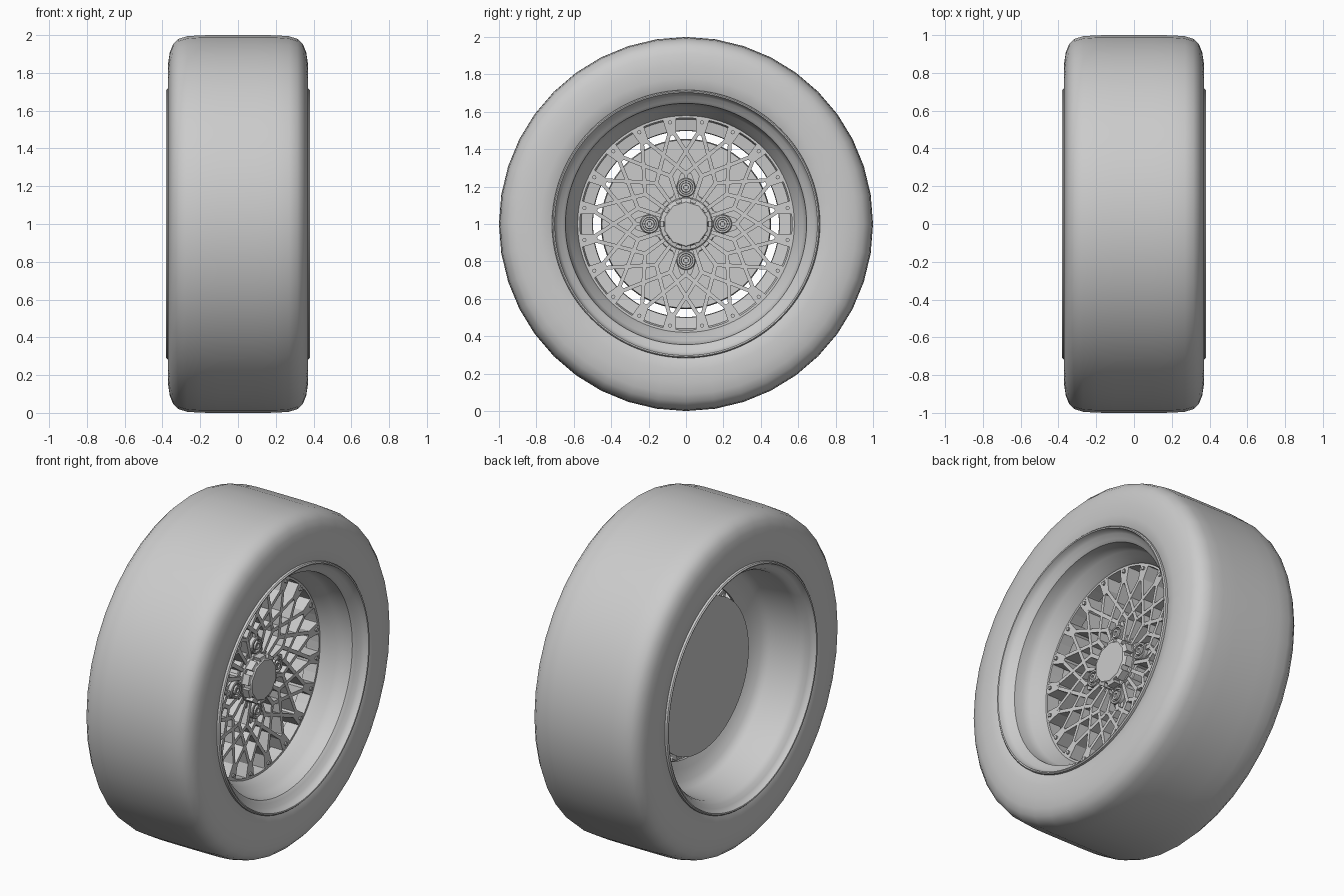
import bpy, bmesh
from math import sin, cos, pi, radians
from mathutils import Vector

if "Cube" in bpy.data.objects:
    bpy.data.objects.remove(bpy.data.objects["Cube"])

grey = bpy.data.materials.new("plain grey")
grey.use_nodes = True
grey.diffuse_color = (0.6, 0.6, 0.6, 1)
grey.node_tree.nodes["Principled BSDF"].inputs["Base Color"].default_value = (0.6, 0.6, 0.6, 1)

HUB = Vector((0, 0, 1))


def polar(r, deg, x=0.0):
    """Point at radius r, turned deg from straight up, at axial position x."""
    a = radians(deg)
    return Vector((x, r * sin(a), r * cos(a)))


def finish(name, bm, smooth=None):
    bmesh.ops.remove_doubles(bm, verts=bm.verts, dist=1e-5)
    bmesh.ops.recalc_face_normals(bm, faces=bm.faces)
    mesh = bpy.data.meshes.new(name)
    bm.to_mesh(mesh)
    bm.free()
    obj = bpy.data.objects.new(name, mesh)
    obj.location = HUB
    mesh.materials.append(grey)
    bpy.context.collection.objects.link(obj)
    if smooth:
        bpy.ops.object.select_all(action='DESELECT')
        obj.select_set(True)
        bpy.context.view_layer.objects.active = obj
        bpy.ops.object.shade_smooth_by_angle(angle=radians(smooth))


def lathe(bm, profile, steps, centre=(0, 0, 0)):
    """Spin an (x, radius) profile about an axis along x."""
    c = Vector(centre)
    verts = [bm.verts.new(c + Vector((x, 0, r))) for x, r in profile]
    edges = [bm.edges.new(pair) for pair in zip(verts, verts[1:])]
    bmesh.ops.spin(bm, geom=verts + edges, cent=c, axis=(1, 0, 0),
                   angle=2 * pi, steps=steps, use_merge=True)


def bar(bm, a, b, wa, wb, back):
    """Straight bar whose front runs from a to b, widths wa to wb, flat back."""
    d = b - a
    side = Vector((0, -d.z, d.y)).normalized()
    front = [a - side * wa / 2, a + side * wa / 2, b + side * wb / 2, b - side * wb / 2]
    top = [bm.verts.new(p) for p in front]
    base = [bm.verts.new((back, p.y, p.z)) for p in front]
    bm.faces.new(top)
    bm.faces.new(base)
    for i in range(4):
        j = (i + 1) % 4
        bm.faces.new((base[i], base[j], top[j], top[i]))


# Tyre: rounded shoulders, flat tread, mirrored side to side
half = [(0.34, 0.69), (0.36, 0.715), (0.369, 0.78), (0.37, 0.85), (0.361, 0.91),
        (0.345, 0.95), (0.315, 0.98), (0.27, 0.994), (0.2, 0.999), (0.1, 1.0)]
bm = bmesh.new()
lathe(bm, half + [(-x, r) for x, r in reversed(half)], 40)
finish("tyre", bm, 60)

# Rim: front lip, stepped dish, narrow throat, open rear barrel
lip = [(0.355, 0.717), (0.374, 0.716), (0.38, 0.71), (0.378, 0.703), (0.36, 0.698)]
bm = bmesh.new()
lathe(bm, lip + [(0.34, 0.685), (0.325, 0.66), (0.31, 0.645), (0.26, 0.64),
                 (0.22, 0.625), (0.19, 0.6), (0.15, 0.585), (0.14, 0.578),
                 (0.05, 0.575), (0.0, 0.56), (-0.01, 0.5), (-0.03, 0.497),
                 (-0.05, 0.54), (-0.08, 0.6), (-0.12, 0.632), (-0.3, 0.65),
                 (-0.33, 0.665), (-0.345, 0.685)]
      + [(-x, r) for x, r in reversed(lip)], 96)
finish("rim", bm, 35)

# Backing disc behind the spokes
bm = bmesh.new()
lathe(bm, [(-0.06, 0), (-0.06, 0.45), (-0.1, 0.455), (-0.1, 0)], 64)
finish("backing_disc", bm, 30)

# Lattice: outer stems fork into crossing spokes that meet on short radial ribs
STEMS = 20
PITCH = 360 / STEMS
bm = bmesh.new()
lathe(bm, [(0.06, 0.582), (0.142, 0.582), (0.142, 0.567), (0.06, 0.567)], 80)
for k in range(STEMS):
    a = PITCH * (k + 0.5)
    bar(bm, polar(0.48, a, 0.137), polar(0.58, a, 0.142), 0.045, 0.075, 0.02)
    bar(bm, polar(0.13, PITCH * k, 0.115), polar(0.285, PITCH * k, 0.122),
        0.02, 0.024, -0.06)
    for turn in (-1, 1):
        bar(bm, polar(0.5, a + turn, 0.138), polar(0.27, a + turn * PITCH * 1.5, 0.12),
            0.02, 0.022, -0.01)
finish("lattice_spokes", bm)

# Small fixings at the stem ends
bm = bmesh.new()
for k in range(STEMS):
    lathe(bm, [(0.135, 0.011), (0.15, 0.011), (0.15, 0)], 8,
          polar(0.55, PITCH * (k + 0.5)))
finish("rim_fixings", bm)

# Hub with four tapered bolt arms
bm = bmesh.new()
lathe(bm, [(-0.06, 0), (-0.06, 0.165), (0.1, 0.165), (0.105, 0.16), (0.105, 0)], 48)
for k in range(4):
    bar(bm, polar(0.12, 90 * k, 0.105), polar(0.27, 90 * k, 0.105), 0.16, 0.06, -0.06)
finish("hub", bm, 30)

# Wheel bolts in raised sockets
bm = bmesh.new()
for k in range(4):
    lathe(bm, [(0.09, 0.052), (0.126, 0.05), (0.13, 0.046), (0.13, 0.037),
               (0.115, 0.035), (0.115, 0.027), (0.134, 0.025), (0.134, 0.013),
               (0.125, 0.012), (0.125, 0)], 20, polar(0.195, 90 * k))
finish("wheel_bolts", bm, 30)

# Centre cap: ten-sided face with a notched grip ring
bm = bmesh.new()
lathe(bm, [(0.09, 0.142), (0.12, 0.142), (0.125, 0.136), (0.125, 0.11)], 40)
lathe(bm, [(0.09, 0.126), (0.168, 0.124), (0.175, 0.118), (0.175, 0)], 10)
for k in range(10):
    bar(bm, polar(0.11, 36 * k, 0.172), polar(0.137, 36 * k, 0.165), 0.045, 0.06, 0.09)
finish("centre_cap", bm, 30)
